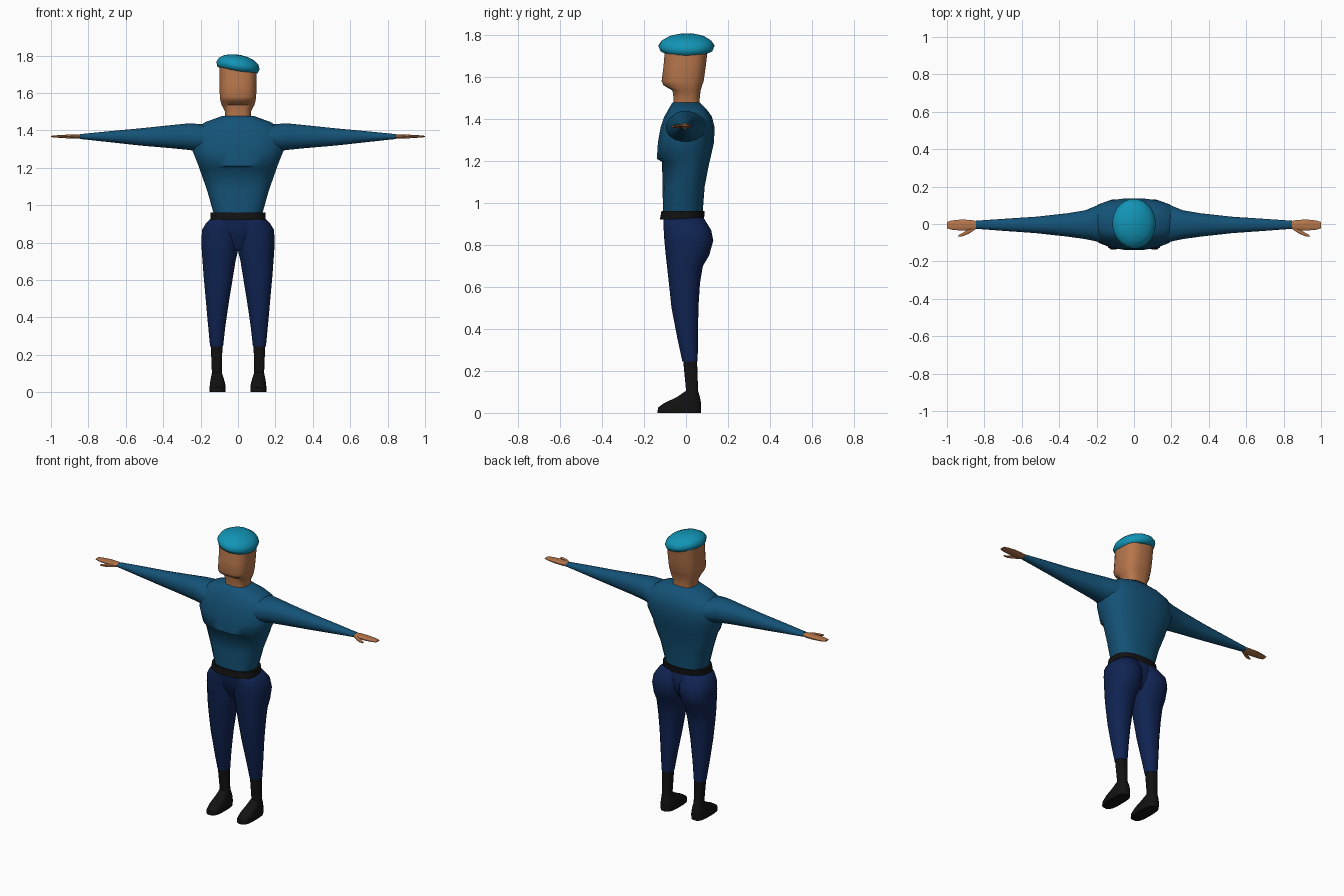
import bpy, bmesh, math


def material(name, rgb):
    m = bpy.data.materials.new(name)
    m.diffuse_color = (*rgb, 1)
    return m


SKIN = material("skin", (0.47, 0.18, 0.07))
SHIRT = material("shirt blue", (0.007, 0.085, 0.185))
TROUSER = material("navy", (0.005, 0.017, 0.085))
BLACK = material("black", (0.006, 0.006, 0.006))
TEAL = material("beret teal", (0.006, 0.30, 0.47))


def loft(name, mat, rings, axis="Z", n=16, power=2.4, side=1, smooth=40):
    """Skin rounded sections (position, a_min, a_max, b_min, b_max) along an axis.
    Axis Z: a = x, b = y.  Axis X: a = y, b = z.  side = -1 mirrors in x."""
    bm = bmesh.new()
    loops = []
    for pos, a0, a1, b0, b1 in rings:
        loop = []
        for i in range(n):
            t = 2 * math.pi * (i + 0.5) / n
            c, s = math.cos(t), math.sin(t)
            u = math.copysign(abs(c) ** (2 / power), c)
            v = math.copysign(abs(s) ** (2 / power), s)
            a = (a0 + a1) / 2 + u * (a1 - a0) / 2
            b = (b0 + b1) / 2 + v * (b1 - b0) / 2
            x, y, z = (a, b, pos) if axis == "Z" else (pos, a, b)
            loop.append(bm.verts.new((x * side, y, z)))
        loops.append(loop)
    for p, q in zip(loops, loops[1:]):
        for i in range(n):
            j = (i + 1) % n
            bm.faces.new((p[i], p[j], q[j], q[i]))
    bm.faces.new(loops[0])
    bm.faces.new(loops[-1])
    bmesh.ops.recalc_face_normals(bm, faces=bm.faces)
    me = bpy.data.meshes.new(name)
    bm.to_mesh(me)
    bm.free()
    me.materials.append(mat)
    ob = bpy.data.objects.new(name, me)
    bpy.context.collection.objects.link(ob)
    bpy.ops.object.select_all(action="DESELECT")
    ob.select_set(True)
    bpy.context.view_layer.objects.active = ob
    bpy.ops.object.shade_smooth_by_angle(angle=math.radians(smooth))
    return ob


# Torso, with a chest that overhangs the stomach
loft("torso", SHIRT, [
    (0.95, -0.13, 0.13, -0.11, 0.08),
    (1.08, -0.167, 0.167, -0.113, 0.09),
    (1.195, -0.208, 0.208, -0.115, 0.113),
    (1.21, -0.213, 0.213, -0.14, 0.117),
    (1.29, -0.245, 0.245, -0.135, 0.135),
    (1.36, -0.25, 0.25, -0.122, 0.137),
    (1.41, -0.23, 0.23, -0.105, 0.125),
    (1.445, -0.175, 0.175, -0.085, 0.10),
    (1.477, -0.085, 0.085, -0.066, 0.067)], n=20, power=2.5, smooth=60)

# Neck and head
loft("head", SKIN, [
    (1.46, -0.072, 0.072, -0.062, 0.066),
    (1.50, -0.070, 0.070, -0.060, 0.066),
    (1.535, -0.088, 0.088, -0.065, 0.070),
    (1.56, -0.095, 0.095, -0.108, 0.078),
    (1.58, -0.098, 0.098, -0.117, 0.085),
    (1.65, -0.100, 0.100, -0.108, 0.095),
    (1.745, -0.100, 0.100, -0.10, 0.106)], n=20, power=2.8)

# Beret, tipped down toward +x
beret = loft("beret", TEAL, [
    (-0.030, -0.098, 0.102, -0.105, 0.110),
    (-0.024, -0.110, 0.112, -0.122, 0.126),
    (0.000, -0.118, 0.118, -0.132, 0.136),
    (0.022, -0.108, 0.108, -0.118, 0.122),
    (0.042, -0.080, 0.080, -0.085, 0.092),
    (0.053, -0.040, 0.040, -0.045, 0.055),
    (0.056, -0.010, 0.010, -0.012, 0.016)], n=24, power=2.0, smooth=60)
beret.location = (0.0, 0.0, 1.748)
beret.rotation_euler = (0, math.radians(10), 0)

# Belt and the hips below it
loft("belt", BLACK, [
    (0.922, -0.15, 0.15, -0.125, 0.087),
    (0.962, -0.148, 0.148, -0.118, 0.09)], n=20, power=2.6)
loft("hips", TROUSER, [
    (0.76, -0.06, 0.06, -0.06, 0.06),
    (0.82, -0.13, 0.13, -0.09, 0.095),
    (0.88, -0.175, 0.175, -0.105, 0.10),
    (0.93, -0.143, 0.143, -0.108, 0.085)], n=20, power=2.4, smooth=60)

for side, label in ((1, "left"), (-1, "right")):
    # Trouser leg, from ankle to seat
    loft(label + "_trouser_leg", TROUSER, [
        (0.245, 0.079, 0.150, -0.018, 0.056),
        (0.36, 0.066, 0.161, -0.043, 0.058),
        (0.50, 0.045, 0.174, -0.070, 0.060),
        (0.62, 0.025, 0.185, -0.083, 0.068),
        (0.70, 0.012, 0.191, -0.092, 0.082),
        (0.75, 0.0, 0.195, -0.098, 0.112),
        (0.82, -0.008, 0.198, -0.105, 0.132),
        (0.87, -0.012, 0.193, -0.108, 0.122),
        (0.905, -0.012, 0.172, -0.109, 0.100),
        (0.93, -0.012, 0.145, -0.108, 0.085)],
        power=2.3, side=side, smooth=60)
    # Boot: sole, sloping toe and ankle shaft
    loft(label + "_boot", BLACK, [
        (0.0, 0.066, 0.152, -0.137, 0.072),
        (0.025, 0.066, 0.152, -0.135, 0.073),
        (0.045, 0.068, 0.151, -0.108, 0.073),
        (0.075, 0.076, 0.146, -0.045, 0.067),
        (0.105, 0.086, 0.140, 0.000, 0.058),
        (0.25, 0.083, 0.146, -0.014, 0.053)], power=3, side=side)
    # Tapering sleeve
    loft(label + "_sleeve", SHIRT, [
        (0.12, -0.10, 0.115, 1.285, 1.425),
        (0.20, -0.095, 0.100, 1.285, 1.435),
        (0.26, -0.082, 0.075, 1.294, 1.439),
        (0.36, -0.068, 0.058, 1.304, 1.429),
        (0.52, -0.050, 0.040, 1.318, 1.412),
        (0.70, -0.037, 0.028, 1.338, 1.395),
        (0.845, -0.026, 0.018, 1.354, 1.380)],
        axis="X", power=2.2, side=side, smooth=60)
    # Flat hand with a thumb
    loft(label + "_hand", SKIN, [
        (0.83, -0.022, 0.014, 1.357, 1.377),
        (0.87, -0.033, 0.022, 1.355, 1.378),
        (0.92, -0.036, 0.025, 1.358, 1.377),
        (0.97, -0.032, 0.020, 1.361, 1.374),
        (1.0, -0.024, 0.012, 1.364, 1.371)],
        axis="X", n=12, power=2.6, side=side)
    loft(label + "_thumb", SKIN, [
        (0.845, -0.028, -0.005, 1.358, 1.374),
        (0.885, -0.054, -0.026, 1.356, 1.373),
        (0.915, -0.066, -0.046, 1.357, 1.370),
        (0.938, -0.069, -0.058, 1.360, 1.367)],
        axis="X", n=8, side=side)
